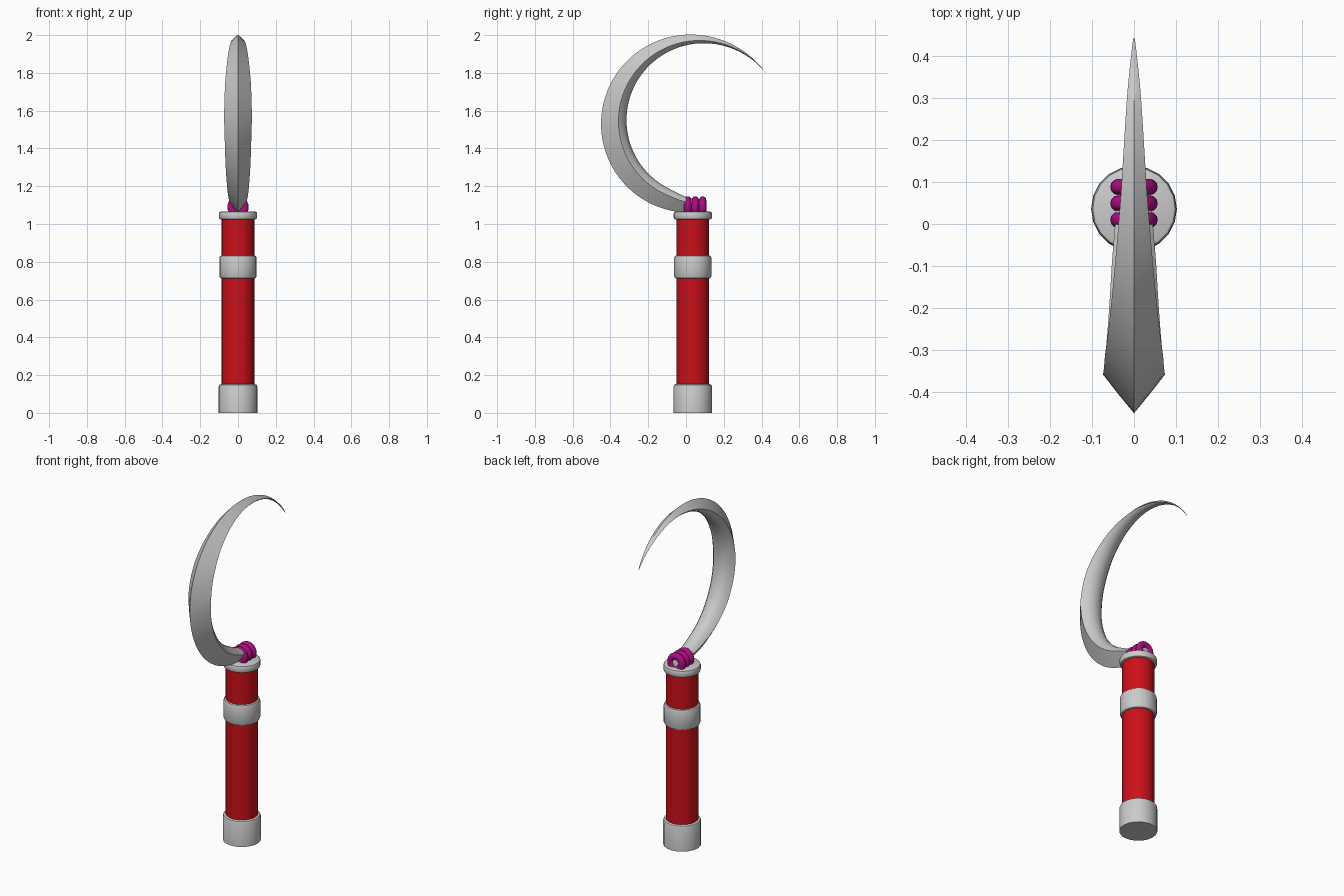
import bpy, bmesh, math

if "Cube" in bpy.data.objects:
    bpy.data.objects.remove(bpy.data.objects["Cube"])

CY = 0.036  # handle axis in y


def material(name, rgb):
    m = bpy.data.materials.new(name)
    m.diffuse_color = (*rgb, 1)
    m.use_nodes = True
    m.node_tree.nodes["Principled BSDF"].inputs["Base Color"].default_value = m.diffuse_color
    return m


red = material("red_grip", (0.6, 0.005, 0.01))
magenta = material("magenta_cord", (0.42, 0.004, 0.22))


def finish(name, bm, mat=None, angle=40):
    bmesh.ops.recalc_face_normals(bm, faces=bm.faces[:])
    mesh = bpy.data.meshes.new(name)
    bm.to_mesh(mesh)
    bm.free()
    ob = bpy.data.objects.new(name, mesh)
    bpy.context.collection.objects.link(ob)
    if mat:
        mesh.materials.append(mat)
    bpy.ops.object.select_all(action='DESELECT')
    ob.select_set(True)
    bpy.context.view_layer.objects.active = ob
    bpy.ops.object.shade_smooth_by_angle(angle=math.radians(angle))
    return ob


def loft(bm, rings, close_rings=False):
    vr = [[bm.verts.new(p) for p in ring] for ring in rings]
    n = len(vr[0])
    pairs = list(zip(vr, vr[1:]))
    if close_rings:
        pairs.append((vr[-1], vr[0]))
    for a, b in pairs:
        for i in range(n):
            j = (i + 1) % n
            bm.faces.new((a[i], a[j], b[j], b[i]))
    if not close_rings:
        bm.faces.new(vr[0])
        bm.faces.new(vr[-1])


def lathe(name, profile, mat=None, sides=20):
    """Revolve (radius, z) points around the handle axis."""
    bm = bmesh.new()
    loft(bm, [[(r * math.cos(2 * math.pi * i / sides),
                CY + r * math.sin(2 * math.pi * i / sides), z)
               for i in range(sides)] for r, z in profile])
    return finish(name, bm, mat)


def band(name, r, z0, z1, b, bevel_bottom=True):
    """Metal band with rounded rims."""
    low = [(r - b, z0), (r - 0.3 * b, z0 + 0.3 * b), (r, z0 + b)] if bevel_bottom else [(r, z0)]
    lathe(name, low + [(r, z1 - b), (r - 0.3 * b, z1 - 0.3 * b), (r - b, z1)])


# Handle
lathe("grip", [(0.087, 0.05), (0.087, 1.04)], red, 24)
band("pommel_cap", 0.102, 0.0, 0.152, 0.012, False)
band("middle_band", 0.099, 0.71, 0.835, 0.015)
band("top_collar", 0.101, 1.024, 1.066, 0.01)


# Cord wraps around the blade tang
def wrap(name, y, major=0.037, minor=0.0195):
    bm = bmesh.new()
    rings = []
    for i in range(24):
        a = 2 * math.pi * i / 24
        ring = []
        for k in range(12):
            c = 2 * math.pi * k / 12
            r = major + minor * math.cos(c)
            ring.append((r * math.cos(a), y + minor * math.sin(c), 1.09 + r * math.sin(a)))
        rings.append(ring)
    loft(bm, rings, True)
    finish(name, bm, magenta, 60)


for i in range(3):
    wrap(f"cord_wrap_{i + 1}", 0.01 + 0.039 * i)

# Crescent blade: section swept between an outer and an inner arc
WIDTHS = [(0, .037), (.1, .052), (.25, .066), (.4, .074), (.5, .069),
          (.6, .055), (.76, .031), (.9, .016), (1, .002)]


def half_width(t):
    for (t0, w0), (t1, w1) in zip(WIDTHS, WIDTHS[1:]):
        if t <= t1:
            return w0 + (w1 - w0) * (t - t0) / (t1 - t0)
    return WIDTHS[-1][1]


def arc(cy, cz, r, deg):
    a = math.radians(deg)
    return cy + r * math.cos(a), cz + r * math.sin(a)


# (half-width factor, fraction from outer ridge to inner side)
HALF = [(0.53, 0.35), (1.0, 0.68), (0.72, 0.86), (0.38, 0.96)]
SECTION = [(0, 0)] + HALF + [(0, 1)] + [(-x, f) for x, f in reversed(HALF)]

rings = []
STEPS = 56
for s in range(STEPS + 1):
    t = s / STEPS
    oy, oz = arc(0.02, 1.53, 0.47 + 0.016 * t ** 6, 280 - 250 * t)
    iy, iz = arc(0.09, 1.55, 0.405 + 0.011 * t ** 6, 270 - 237.5 * t)
    shrink = 1 - 0.25 * max(0, 1 - t / 0.1)
    shrink *= 1 - 0.8 * t ** 30
    w = half_width(t)
    rings.append([(x * w, oy + (iy - oy) * f * shrink, oz + (iz - oz) * f * shrink)
                  for x, f in SECTION])
bm = bmesh.new()
loft(bm, rings)
finish("crescent_blade", bm, None, 50)
